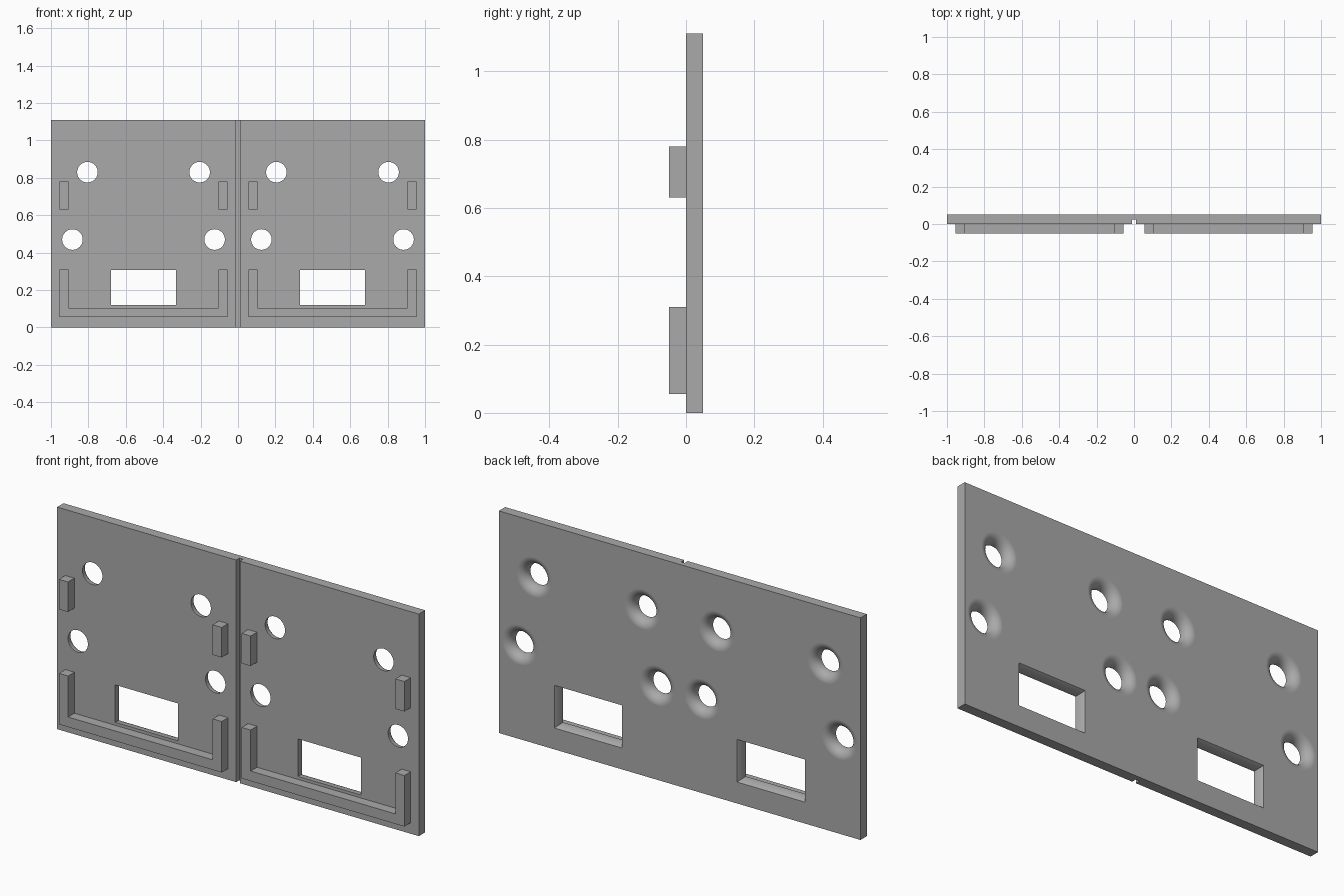
import bpy, bmesh
from math import sin, cos, pi, radians, sqrt

cube = bpy.data.objects.get("Cube")
if cube:
    bpy.data.objects.remove(cube, do_unlink=True)

grey = bpy.data.materials.new("matte_grey")
grey.use_nodes = True
grey.diffuse_color = (0.4, 0.4, 0.4, 1)
grey.node_tree.nodes["Principled BSDF"].inputs["Base Color"].default_value = (0.4, 0.4, 0.4, 1)

THICK = 0.05
HEIGHT = 1.11
PANEL_X = 0.505      # centre of each half
STEPS = 10


def finish(name, bm):
    bmesh.ops.recalc_face_normals(bm, faces=bm.faces)
    mesh = bpy.data.meshes.new(name)
    bm.to_mesh(mesh)
    bm.free()
    mesh.materials.append(grey)
    obj = bpy.data.objects.new(name, mesh)
    bpy.context.collection.objects.link(obj)
    return obj


def prism(name, outline, y0, y1):
    """Extrude an x/z outline along y."""
    bm = bmesh.new()
    face = bm.faces.new([bm.verts.new((x, y0, z)) for x, z in outline])
    ext = bmesh.ops.extrude_face_region(bm, geom=[face])
    for v in ext["geom"]:
        if isinstance(v, bmesh.types.BMVert):
            v.co.y = y1
    return finish(name, bm)


def rect(x0, x1, z0, z1):
    return [(x0, z0), (x1, z0), (x1, z1), (x0, z1)]


def circle(cx, cz, r, n=48):
    return [(cx + r * cos(2 * pi * i / n), cz + r * sin(2 * pi * i / n)) for i in range(n)]


def flared_cutter(name, outline, profile):
    """Loft outline(offset) through a list of (y, offset) stations."""
    bm = bmesh.new()
    rings = [[bm.verts.new((x, y, z)) for x, z in outline(o)] for y, o in profile]
    for a, b in zip(rings, rings[1:]):
        for i in range(len(a)):
            j = (i + 1) % len(a)
            bm.faces.new((a[i], a[j], b[j], b[i]))
    bm.faces.new(rings[0])
    bm.faces.new(rings[-1])
    return finish(name, bm)


def flare(radius, width):
    """Rounded lip that widens by width towards the back face."""
    depth = min(THICK, sqrt(2 * radius * width - width * width))
    pts = [(-0.02, 0)]
    for i in range(STEPS + 1):
        d = depth * sin(i / STEPS * pi / 2)
        pts.append((THICK - depth + d, radius - sqrt(max(radius * radius - d * d, 0))))
    return pts + [(THICK + 0.02, pts[-1][1])]


# Back plate with the score line cut into its front
plate = prism("back_plate", rect(-1, 1, 0, HEIGHT), 0, THICK)
cutters = [prism("score_line_cutter", rect(-0.01, 0.01, -0.1, HEIGHT + 0.1), -0.02, 0.025)]

for side in (-1, 1):
    cx = side * PANEL_X
    # Round holes, flared at the back
    for dx, z in ((0.3, 0.83), (0.38, 0.47)):
        for s in (-1, 1):
            cutters.append(flared_cutter(
                "hole_cutter", lambda o, x=cx + s * dx, z=z: circle(x, z, 0.055 + o),
                flare(0.045, 0.045)))
    # Rectangular window with a gently rounded lip
    cutters.append(flared_cutter(
        "window_cutter",
        lambda o, x=cx: rect(x - 0.174 - o, x + 0.174 + o, 0.12 - o, 0.307 + o),
        flare(0.1, 0.013)))

for c in cutters:
    mod = plate.modifiers.new("cut", 'BOOLEAN')
    mod.operation = 'DIFFERENCE'
    mod.solver = 'EXACT'
    mod.object = c
bpy.ops.object.select_all(action='DESELECT')
bpy.context.view_layer.objects.active = plate
plate.select_set(True)
for mod in list(plate.modifiers):
    bpy.ops.object.modifier_apply(modifier=mod.name)
for c in cutters:
    bpy.data.objects.remove(c, do_unlink=True)
bpy.ops.object.shade_smooth_by_angle(angle=radians(30))
weighted = plate.modifiers.new("even_shading", 'WEIGHTED_NORMAL')
weighted.keep_sharp = True

# Raised U-shaped ledges and upper guide tabs on the front
HALF, RIB = 0.45, 0.05
for side, label in ((-1, "right"), (1, "left")):
    cx = side * PANEL_X
    l, r = cx - HALF, cx + HALF
    prism(label + "_ledge", [
        (l, 0.055), (r, 0.055), (r, 0.31), (r - RIB, 0.31),
        (r - RIB, 0.105), (l + RIB, 0.105), (l + RIB, 0.31), (l, 0.31)], -0.05, 0)
    for x, end in ((l, "a"), (r - RIB, "b")):
        prism(label + "_guide_tab_" + end, rect(x, x + RIB, 0.63, 0.78), -0.05, 0)
